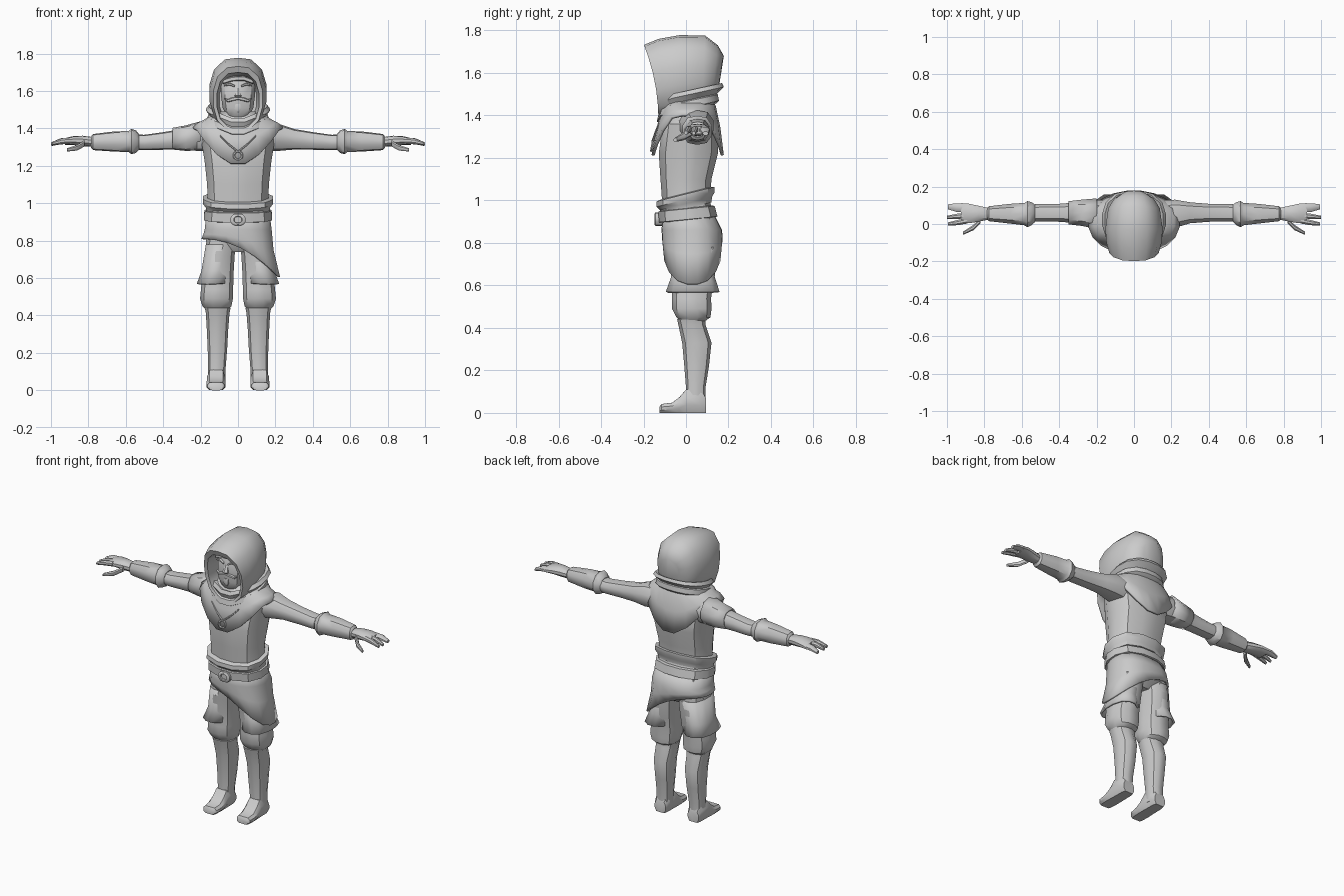
import bpy, bmesh, math
from mathutils import Vector

grey = bpy.data.materials.new("plain grey")
grey.diffuse_color = (0.6, 0.6, 0.6, 1)


def finish(obj, mirror=False, thick=0, angle=38):
    obj.data.materials.append(grey)
    for o in bpy.context.selected_objects:
        o.select_set(False)
    bpy.context.view_layer.objects.active = obj
    obj.select_set(True)
    bpy.ops.object.shade_smooth_by_angle(angle=math.radians(angle))
    if thick:
        m = obj.modifiers.new("thickness", 'SOLIDIFY')
        m.thickness, m.offset = thick, -1
    if mirror:
        obj.modifiers.new("mirror", 'MIRROR')
    return obj


def loft(name, rings, caps=True, **kw):
    """Skin a list of closed rings of points."""
    bm = bmesh.new()
    vs = [[bm.verts.new(p) for p in r] for r in rings]
    n = len(rings[0])
    for a, b in zip(vs, vs[1:]):
        for i in range(n):
            bm.faces.new((a[i], a[(i + 1) % n], b[(i + 1) % n], b[i]))
    if caps:
        bm.faces.new(vs[0])
        bm.faces.new(vs[-1])
    bmesh.ops.recalc_face_normals(bm, faces=bm.faces)
    me = bpy.data.meshes.new(name)
    bm.to_mesh(me)
    bm.free()
    obj = bpy.data.objects.new(name, me)
    bpy.context.collection.objects.link(obj)
    return finish(obj, **kw)


def oval(a0, a1, b0, b1, n=12, p=2.4):
    """Rounded-box outline between two bounds on each axis."""
    out = []
    for i in range(n):
        t = 2 * math.pi * (i + 0.5) / n
        c, s = math.cos(t), math.sin(t)
        k = (abs(c) ** p + abs(s) ** p) ** (-1 / p)
        e = 1 / math.cos(math.pi / n)
        c, s = max(-1, min(1, c * k * e)), max(-1, min(1, s * k * e))
        out.append(((a0 + a1) / 2 + (a1 - a0) / 2 * c, (b0 + b1) / 2 + (b1 - b0) / 2 * s))
    return out


def zring(z, x0, x1, y0, y1, tilt=0, **kw):
    """Level ring; z may be a number or a function of x and y."""
    f = z if callable(z) else (lambda x, y: z + tilt * y)
    return [Vector((x, y, f(x, y))) for x, y in oval(x0, x1, y0, y1, **kw)]


def xring(x, y, ry, z, rz, n=10):
    return [Vector((x, a, b)) for a, b in oval(y - ry, y + ry, z - rz, z + rz, n, 2.2)]


def yring(yt, yb, rx, z0, z1, n=14, p=2.3):
    """Upright ring leaning from yb at its foot to yt at its top."""
    return [Vector((x, yb + (yt - yb) * ((z - z0) / (z1 - z0)) ** 2, z))
            for x, z in oval(-rx, rx, z0, z1, n, p)]


# Torso and hips
loft("torso", [zring(z, -w, w, f, b) for z, w, f, b in (
    (0.96, .165, -.11, .11), (1.03, .163, -.115, .115), (1.10, .165, -.12, .12),
    (1.22, .178, -.128, .15), (1.36, .20, -.11, .15), (1.43, .15, -.07, .12))])
loft("hips", [zring(z, -w, w, f, b) for z, w, f, b in (
    (1.0, .16, -.105, .11), (.88, .17, -.10, .15), (.79, .17, -.085, .155), (.74, .11, -.05, .10))])

# Waist sash with flared rim, and belt below it
loft("waist_sash", [zring(z, -w, w, f, b, .25) for z, w, f, b in (
    (1.035, .16, -.11, .11), (1.03, .187, -.138, .135), (1.005, .187, -.14, .135),
    (.985, .172, -.122, .122), (.96, .17, -.118, .12))])
loft("belt", [zring(z, -w, w, f, b, .1) for z, w, f, b in (
    (.965, .16, -.11, .12), (.96, .18, -.13, .135), (.91, .182, -.127, .148), (.905, .16, -.1, .13))])
loft("buckle", [[Vector((x, y, z)) for x, z in oval(-r, r, .912 - r * .8, .912 + r * .8, 10)]
                for y, r in ((-.11, .04), (-.143, .04), (-.148, .033), (-.148, .022), (-.138, .02))])


# Wrapped skirt with a slanting hem, long on one side
def hem(x, y):
    t = max(0, (x + .18) / .38)
    return .81 - .18 * t ** 1.9


loft("wrapped_skirt", [
    zring(.95, -.168, .168, -.11, .125, n=18), zring(.86, -.178, .18, -.115, .17, n=18),
    zring(lambda x, y: (.86 + hem(x, y)) / 2, -.185, .19, -.112, .172, n=18),
    zring(hem, -.195, .225, -.105, .165, n=18)], caps=False, thick=.012)

# Legs
loft("trouser_leg", [zring(z, a, b, f, k) for z, a, b, f, k in (
    (.82, .005, .165, -.085, .14), (.72, .018, .18, -.08, .145), (.62, .024, .19, -.065, .13),
    (.54, .026, .198, -.065, .118), (.49, .027, .203, -.066, .12), (.45, .035, .19, -.045, .115),
    (.425, .06, .165, -.02, .08))], mirror=True)
loft("trouser_flap", [zring(z, a, b, f, k) for z, a, b, f, k in (
    (.78, .03, .172, -.085, .15), (.64, .045, .195, -.07, .135), (.57, .055, .22, -.095, .158))],
    caps=False, mirror=True, thick=.012)
loft("boot_shaft", [zring(z, a, b, f, k) for z, a, b, f, k in (
    (.45, .055, .16, -.02, .075), (.44, .04, .178, -.042, .09), (.415, .045, .172, -.036, .092),
    (.33, .052, .167, -.018, .12), (.22, .058, .162, -.008, .108), (.12, .066, .16, .0, .092),
    (.03, .07, .16, -.005, .092))], mirror=True)
loft("boot_foot", [[Vector((x, y, z)) for x, z in oval(a, b, 0, h, 10, 4)] for y, a, b, h in (
    (.094, .078, .155, .07), (.07, .07, .163, .11), (.0, .068, .165, .11), (-.03, .067, .167, .075),
    (-.065, .067, .168, .048), (-.115, .072, .164, .042), (-.124, .08, .155, .03))], mirror=True)

# Arms, gauntlets and hands
loft("sleeve", [xring(*r) for r in (
    (.13, .04, .085, 1.35, .07), (.22, .055, .075, 1.352, .072), (.30, .06, .056, 1.342, .055),
    (.40, .06, .048, 1.333, .047), (.50, .06, .047, 1.325, .041), (.58, .058, .045, 1.328, .04))], mirror=True)
loft("gauntlet", [xring(*r) for r in (
    (.53, .057, .047, 1.327, .043), (.545, .055, .06, 1.329, .06), (.57, .053, .07, 1.33, .068),
    (.585, .053, .06, 1.33, .056), (.66, .055, .053, 1.33, .054), (.775, .055, .04, 1.327, .043),
    (.785, .055, .03, 1.327, .03))], mirror=True)
loft("palm", [xring(*r) for r in (
    (.77, .055, .03, 1.327, .026), (.83, .055, .042, 1.333, .028), (.88, .056, .052, 1.335, .024),
    (.925, .06, .052, 1.33, .018))], mirror=True)
fingers = {"thumb": ((.82, .02, 1.32), (.86, -.02, 1.297), (.915, -.05, 1.285)),
           "first_finger": ((.89, .018, 1.335), (.94, .008, 1.332), (.995, .0, 1.318)),
           "middle_finger": ((.90, .046, 1.335), (.95, .04, 1.332), (1.0, .036, 1.316)),
           "outer_finger": ((.90, .085, 1.333), (.95, .088, 1.33), (.995, .092, 1.315))}
for name, pts in fingers.items():
    w = .024 if name == "outer_finger" else .015
    loft(name, [xring(x, y, w * k, z, .016 * k, 8) for (x, y, z), k in zip(pts, (1, .95, .55))], mirror=True)

# Extra shoulder guard on one arm
loft("shoulder_guard", [xring(-x, y, a, z, b) for x, y, a, z, b in (
    (.20, .055, .082, 1.36, .078), (.28, .06, .07, 1.348, .068), (.35, .06, .062, 1.345, .058))],
    caps=False, thick=.01)


# Shoulder mantle: long front and back, raised over the arms
def mantle_hem(x, y):
    return 1.205 + .2 * min(1, abs(x) / .23) ** 1.8


loft("mantle", [
    zring(1.49, -.11, .11, -.09, .11, n=20), zring(1.445, -.185, .185, -.11, .14, n=20),
    zring(lambda x, y: 1.34 + .09 * min(1, abs(x) / .2) ** 2, -.215, .215, -.138, .162, n=20, p=2.2),
    zring(mantle_hem, -.243, .243, -.162, .178, n=20, p=2.1)], caps=False, thick=.014)


# Scarf-like collar, dipping to a point in front
def dip(h):
    return lambda x, y: h + .22 * y - (.045 * max(0, 1 - abs(x) / .13) if y < 0 else 0)


loft("collar", [zring(dip(h), -w, w, f, b, n=16) for h, w, f, b in (
    (1.41, .13, -.1, .12), (1.435, .165, -.138, .155), (1.465, .16, -.13, .15), (1.47, .15, -.12, .145),
    (1.495, .17, -.13, .178), (1.515, .155, -.12, .17), (1.50, .11, -.09, .12))])

# Hood: deep front opening running back to a faceted crown
loft("hood", [yring(*r) for r in (
    (-.02, -.02, .10, 1.43, 1.67), (-.185, -.125, .113, 1.40, 1.70), (-.198, -.13, .132, 1.385, 1.732),
    (-.13, -.08, .148, 1.39, 1.76), (-.03, -.02, .153, 1.40, 1.778), (.09, .08, .138, 1.42, 1.776),
    (.15, .13, .105, 1.46, 1.73), (.178, .155, .06, 1.53, 1.68))])

# Face
loft("head", [zring(z, -w, w, f, .02) for z, w, f in (
    (1.445, .035, -.085), (1.465, .06, -.108), (1.51, .082, -.118), (1.57, .09, -.12),
    (1.63, .09, -.118), (1.675, .07, -.10))])
loft("nose", [zring(z, -w, w, f, -.10, n=6) for z, w, f in (
    (1.615, .008, -.122), (1.575, .018, -.142), (1.565, .012, -.13))])
for name, pts, ry in (
        ("moustache", ((0, 1.562, .009), (.03, 1.556, .011), (.055, 1.548, .008), (.072, 1.56, .003)), .012),
        ("brow", ((.015, 1.625, .006), (.045, 1.637, .007), (.075, 1.628, .003)), .012)):
    loft(name, [xring(x, -.118 + x * x * 3, ry, z, h, 6) for x, z, h in pts], mirror=True)
loft("goatee", [zring(z, -w, w, f, -.10, n=6) for z, w, f in (
    (1.53, .014, -.125), (1.505, .018, -.13), (1.485, .006, -.122))])
loft("hair_fringe", [xring(x, -.105 + x * x * 2, .02, z, .014, 6)
                     for x, z in ((-.08, 1.65), (-.03, 1.665), (.03, 1.668), (.08, 1.65))])

# Medallion and its cord
bpy.ops.mesh.primitive_torus_add(major_radius=.022, minor_radius=.006, major_segments=14, minor_segments=6,
                                 location=(0, -.16, 1.255), rotation=(math.radians(80), 0, 0))
bpy.context.object.name = "medallion"
finish(bpy.context.object)
loft("medallion_cord", [xring(x, y, .006, z, .006, 6) for x, y, z in (
    (.004, -.156, 1.278), (.05, -.143, 1.315), (.095, -.125, 1.36))], mirror=True)
